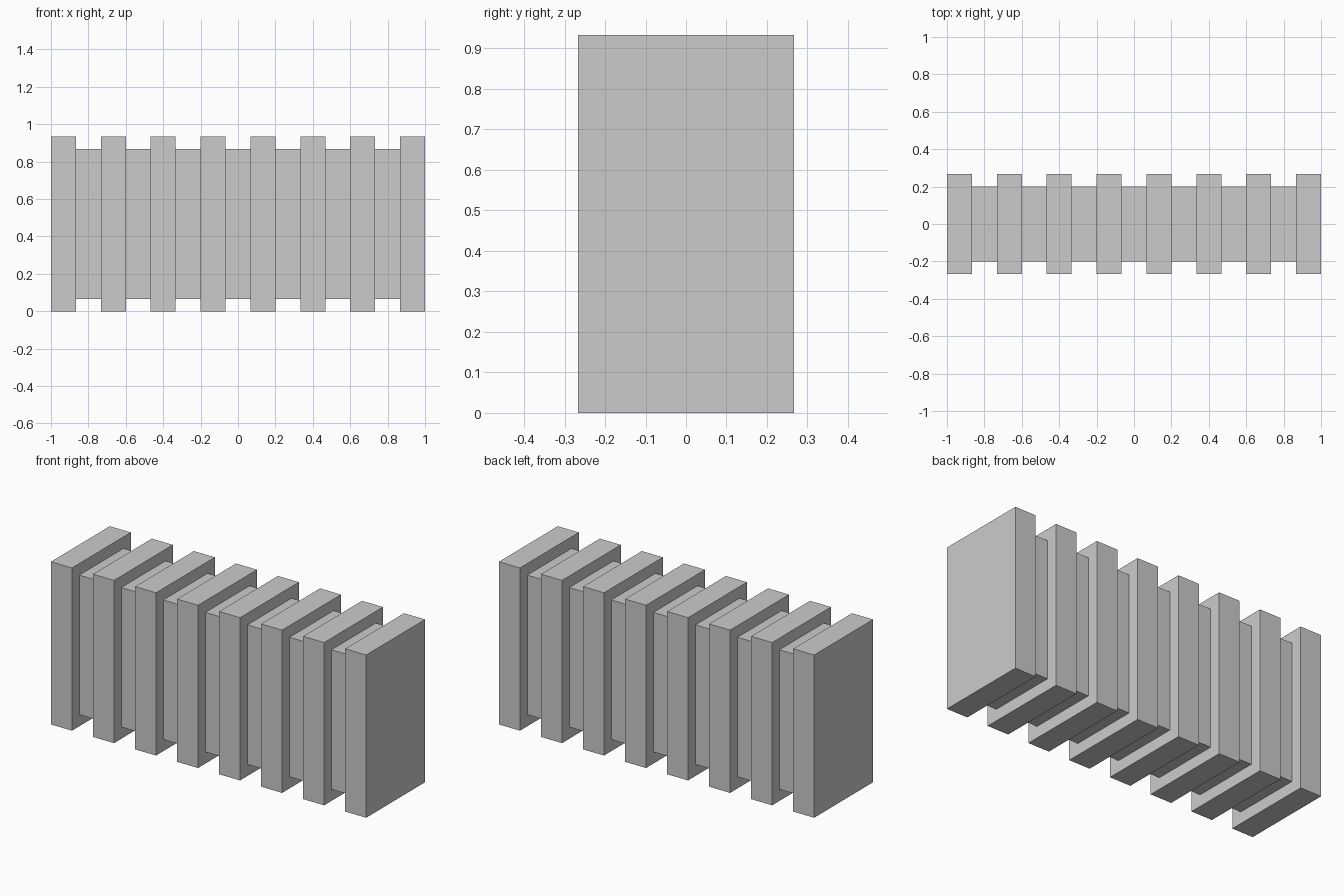
import bpy

if "Cube" in bpy.data.objects:
    bpy.data.objects.remove(bpy.data.objects["Cube"])

U = 2 / 15            # module: fin width = gap width
HEIGHT = 7 * U        # overall height


def box(name, x, size):
    """Box centred on x, y = 0 and the middle of the overall height."""
    bpy.ops.mesh.primitive_cube_add(size=1, location=(x, 0, HEIGHT / 2))
    obj = bpy.context.object
    obj.name = name
    obj.scale = size
    bpy.ops.object.transform_apply(location=False, rotation=False, scale=True)
    return obj


# Eight tall fins, evenly spaced
for i in range(8):
    box(f"fin_{i + 1}", -1 + U * (2 * i + 0.5), (U, 4 * U, HEIGHT))

# Recessed spacers filling the gaps between the fins
for i in range(7):
    box(f"spacer_{i + 1}", -1 + U * (2 * i + 1.5), (U, 3 * U, 6 * U))
